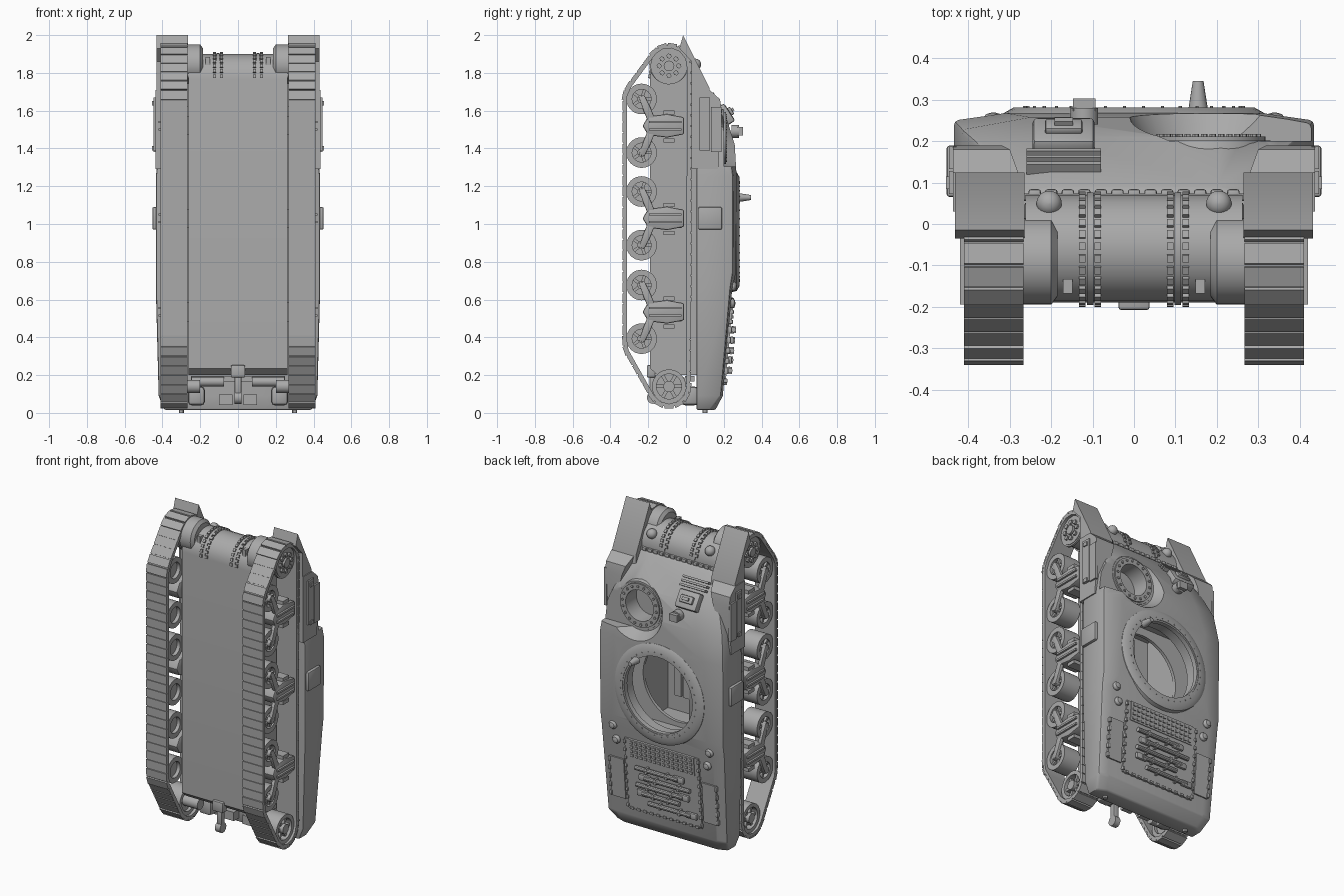
import bpy, bmesh, math
from mathutils import Vector, geometry

if "Cube" in bpy.data.objects:
    bpy.data.objects.remove(bpy.data.objects["Cube"], do_unlink=True)

steel = bpy.data.materials.new("plain grey steel")
steel.use_nodes = True
steel.diffuse_color = (0.4, 0.4, 0.4, 1)
steel.node_tree.nodes["Principled BSDF"].inputs["Base Color"].default_value = (0.4, 0.4, 0.4, 1)
parts, cutters = [], []
X, Y, Z = Vector((1, 0, 0)), Vector((0, 1, 0)), Vector((0, 0, 1))


def finish(name, bm, bevel=0.0):
    bmesh.ops.recalc_face_normals(bm, faces=bm.faces)
    mesh = bpy.data.meshes.new(name)
    bm.to_mesh(mesh)
    bm.free()
    mesh.materials.append(steel)
    ob = bpy.data.objects.new(name, mesh)
    bpy.context.collection.objects.link(ob)
    parts.append(ob)
    if bevel:
        m = ob.modifiers.new("rounded edges", 'BEVEL')
        m.width, m.segments, m.limit_method, m.angle_limit = bevel, 2, 'ANGLE', math.radians(24)
    return ob


def loft(name, rings, bevel=0.0, closed=False):
    """Skin matching rings of points; cap the ends unless closed."""
    bm = bmesh.new()
    rows = [[bm.verts.new(p) for p in ring] for ring in rings]
    n = len(rows[0])
    for a, b in list(zip(rows, rows[1:])) + ([(rows[-1], rows[0])] if closed else []):
        for i in range(n):
            bm.faces.new((a[i], a[(i + 1) % n], b[(i + 1) % n], b[i]))
    if not closed:
        bm.faces.new(rows[0])
        bm.faces.new(rows[-1])
    return finish(name, bm, bevel)


def prism(name, yz, x0, x1, bevel=0.0):
    return loft(name, [[(x, y, z) for y, z in yz] for x in (x0, x1)], bevel)


def box(name, centre, size, up=Y, bevel=0.0):
    """Box with size given as across, along, height; height follows up."""
    u = Vector(up).normalized()
    side = X if abs(u.x) < 0.9 else Z
    fwd = u.cross(side).normalized()
    side = fwd.cross(u)
    c, (a, b, h) = Vector(centre), [s / 2 for s in size]
    return loft(name, [[c + side * i * a + fwd * j * b + u * k for i, j in ((-1, -1), (1, -1), (1, 1), (-1, 1))]
                       for k in (-h, h)], bevel)


def lathe(name, centre, axis, profile, n=24, closed=False):
    """Turn (radius, height) points around an axis."""
    u = Vector(axis).normalized()
    s = u.orthogonal().normalized()
    t, c = u.cross(s), Vector(centre)
    rings = [[c + u * h + (s * math.cos(math.tau * i / n) + t * math.sin(math.tau * i / n)) * r
              for i in range(n)] for r, h in profile]
    return loft(name, rings, 0, closed)


def cyl(name, centre, axis, r, length, n=24, r2=None):
    return lathe(name, centre, axis, [(r, -length / 2), (r if r2 is None else r2, length / 2)], n)


def ring(name, centre, axis, r_in, r_out, h, n=40):
    return lathe(name, centre, axis, [(r_in, -h / 2), (r_out, -h / 2), (r_out, h / 2), (r_in, h / 2)], n, True)


def bolts(name, centre, axis, radius, count, size):
    u = Vector(axis)
    s = u.orthogonal().normalized()
    for i in range(count):
        a = math.tau * i / count
        cyl(name, Vector(centre) + (s * math.cos(a) + u.cross(s) * math.sin(a)) * radius, u, size, size * 1.4, 6)


def cut(target, cutter):
    m = target.modifiers.new("opening", 'BOOLEAN')
    m.object, m.operation, m.solver = cutter, 'DIFFERENCE', 'EXACT'
    cutter.hide_render = True
    if cutter in parts:
        parts.remove(cutter)
        cutters.append(cutter)


# Upper hull: stations of (z, half width, shoulder y, roof half width, roof y)
stations = [(.015, .39, .13, .33, .155), (.09, .42, .185, .36, .195), (.66, .435, .235, .36, .245),
            (.74, .435, .248, .33, .264), (1.25, .435, .25, .31, .268), (1.42, .415, .228, .25, .258),
            (1.57, .355, .175, .21, .212), (1.74, .27, .075, .2, .085)]
upper = loft("upper_hull", [[(-w, .055, z), (w, .055, z), (w, s, z), (r, y, z), (-r, y, z), (-w, s, z)]
                            for z, w, s, r, y in stations], 0.022)

# Lower hull with rounded transmission nose
arc = [math.radians(-90 + i * 15) for i in range(13)]
nose = [(-.06 + .13 * math.sin(a), 1.77 + .13 * math.cos(a)) for a in arc]
lower = prism("lower_hull", [(-.19, .235), (-.15, .2), (.07, .2), (.07, 1.74)] + nose[::-1], -.262, .262)
cut(lower, box("cabin_cutter", (0, -.04, 1.0), (.5, .72, .27)))
cut(upper, box("sponson_cutter", (0, .14, .97), (.78, .58, .13)))
cut(upper, cyl("turret_cutter", (0, .15, .96), Y, .25, .5, 48))

# Gunner position: scooped recess in the roof with a round boss
gun = Vector((.18, .2, 1.455))
boss = lathe("gunner_boss", gun, Y, [(.175, -.13), (.16, -.03), (.15, .002)], 40)
cut(upper, lathe("gunner_scoop_cutter", gun, Y, [(.16, 0), (.2, .07), (.24, .16)], 40))
cut(upper, box("gunner_side_cutter", (.4, .3, 1.52), (.4, .43, .2)))
gun_cut = cyl("gunner_cutter", gun, Y, .1, .2, 40)
cut(upper, gun_cut)
cut(boss, gun_cut)
ring("gunner_ring", gun + Y * .004, Y, .098, .138, .014)
bolts("gunner_bolt", gun + Y * .012, Y, .12, 18, .008)

# Turret ring
lathe("turret_collar", (0, .25, .96), Y, [(.25, -.07), (.325, -.03), (.315, .018), (.29, .032), (.25, .032)], 48, True)
ring("turret_race", (0, .264, .96), Y, .24, .258, .03)
bolts("turret_bolt", (0, .282, .96), Y, .265, 36, .004)

# Cabin interior
for i in range(4):
    box("cabin_rib", (-.06 + i * .06, -.12, 1.03), (.045, .5, .06))
box("drive_tunnel", (0, -.13, 1.0), (.08, .7, .1), bevel=.01)
box("cabin_bulkhead", (-.17, -.04, .8), (.12, .03, .2))
box("crew_seat", (.14, -.06, 1.15), (.13, .12, .04), bevel=.01)

# Nose flanges and bolts
for s in (-1, 1):
    for x in (.088, .125):
        for i in range(14):
            a = math.radians(-85 + i * 12.5)
            d = Vector((0, math.sin(a), math.cos(a)))
            box("nose_bolt", Vector((s * x, -.06, 1.77)) + d * .132, (.016, .018, .016), d)
    prism("nose_flange", [(-.06 + .136 * math.sin(a), 1.77 + .136 * math.cos(a)) for a in arc], s * .098, s * .114)
for i in range(13):
    box("glacis_bolt", (-.24 + i * .04, .073, 1.75), (.03, .022, .022), bevel=.006)
box("glacis_flange", (0, .066, 1.74), (.53, .04, .016))


# Engine deck panels and their fittings
def on_deck(x, z, lift=0.0):
    return Vector((x, .195 + (z - .09) * .087 + lift, z))


deck_up = Vector((0, 1, -.087))
box("engine_deck", on_deck(0, .38, .003), (.52, .46, .012), deck_up)
box("engine_grille", on_deck(0, .55, .006), (.46, .12, .016), deck_up)
for row in range(4):
    for col in range(14):
        box("grille_stud", on_deck(-.208 + col * .032, .507 + row * .028, .014), (.018, .015, .012))
for i, (z, x0, x1) in enumerate([(.44, -.12, .18), (.385, -.2, .12), (.33, -.15, .18), (.28, -.12, .14), (.225, -.2, .1)]):
    cyl("deck_tool_handle", on_deck((x0 + x1) / 2, z, .026), X, .014, x1 - x0, 10)
    box("deck_tool_head", on_deck(x1 if i % 2 else x0, z, .022), (.08, .04, .02), bevel=.008)
    for x in (x0 + .08, x1 - .08):
        box("tool_clamp", on_deck(x, z, .02), (.014, .036, .036))
for s in (-1, 1):
    box("side_deck_panel", on_deck(s * .325, .33, .002), (.1, .26, .014), deck_up)
    for i in range(5):
        box("panel_hinge", on_deck(s * .375, .22 + i * .055, .006), (.016, .03, .022), bevel=.004)
    for i in range(9):
        box("deck_hinge", on_deck(s * .258, .17 + i * .052, .008), (.016, .022, .022), bevel=.004)
    for x, z in ((.34, .67), (.32, .58)):
        lathe("filler_cap", on_deck(s * x, z), Y, [(.026, -.02), (.026, .008), (.018, .02), (.004, .024)], 16)
for i in range(11):
    box("deck_rear_bolt", on_deck(-.23 + i * .046, .155, .008), (.022, .014, .018))

# Driver hatch, slats and roof pegs on the glacis
slope = Vector((0, .8, .52))
box("driver_hatch", (-.17, .21, 1.58), (.15, .11, .05), slope, .012)
box("driver_visor", (-.17, .235, 1.597), (.09, .045, .02), slope, .006)
box("visor_block", (-.17, .244, 1.603), (.045, .018, .02), slope)
for i in range(3):
    box("glacis_slat", (-.17, .135 + i * .016, 1.685 - i * .02), (.18, .012, .03), slope)
cyl("periscope_base", (-.12, .26, 1.49), Y, .034, .04, 20)
box("periscope_head", (-.12, .288, 1.49), (.055, .045, .03))
cyl("aerial_mount", (.155, .31, 1.14), Y, .024, .07, 16, .013)


# Tracks: hull of wheel circles, resampled into links
def track_loop(count):
    circles = [(-.09, .14, .112), (-.09, 1.837, .115), (-.252, .362, .08), (-.235, 1.67, .097)]
    pts = [Vector((y + r * math.cos(a), z + r * math.sin(a))) for y, z, r in circles
           for a in [math.radians(k * 10) for k in range(36)]]
    loop = [pts[i] for i in geometry.convex_hull_2d(pts)]
    seg = [(loop[(i + 1) % len(loop)] - p).length for i, p in enumerate(loop)]
    out = []
    for k in range(count):
        d, i = sum(seg) * k / count, 0
        while d > seg[i]:
            d, i = d - seg[i], i + 1
        out.append(loop[i].lerp(loop[(i + 1) % len(loop)], d / seg[i]))
    return out


outer = track_loop(74)
for s in (-1, 1):
    links = []
    for i, p in enumerate(outer):
        t = (outer[(i + 1) % len(outer)] - outer[i - 1]).normalized()
        n = Vector((t.y, -t.x))
        q = p - n * .02
        links.append([(s * x, v.x, v.y) for x, v in ((.268, p), (.41, p), (.41, q), (.268, q))])
        box("track_pad", (s * .339, p.x, p.y), (.144, .05, .01), (0, n.x, n.y))
    loft("track_band", links, 0, True)

    # Front sprocket and final drive
    cyl("sprocket", (s * .34, -.09, 1.837), X, .088, .11, 32)
    for x in (.295, .385):
        ring("sprocket_ring", (s * x, -.09, 1.837), X, .06, .098, .014, 26)
    bolts("sprocket_bolt", (s * .397, -.09, 1.837), X, .052, 8, .014)
    cyl("sprocket_hub", (s * .395, -.09, 1.837), X, .028, .03, 16)
    lathe("final_drive", (s * .235, -.09, 1.845), X, [(.085, -s * .05), (.105, -s * .035), (.105, s * .04)], 32)
    prism("drive_support", [(-.185, 1.6), (0, 1.6), (.01, 1.84), (-.18, 1.84)], s * .2, s * .266)

    # Rear idler
    ring("idler_rim", (s * .34, -.09, .14), X, .066, .09, .11)
    cyl("idler_disc", (s * .33, -.09, .14), X, .07, .05, 24)
    cyl("idler_hub", (s * .34, -.09, .14), X, .03, .12, 16)
    for i in range(6):
        d = Vector((0, math.cos(i * math.pi / 3), math.sin(i * math.pi / 3)))
        box("idler_spoke", Vector((s * .365, -.09, .14)) + d * .045, (.03, .018, .06), d)
    cyl("idler_axle", (s * .26, -.09, .14), X, .035, .12, 16)

    # Three bogies with two road wheels each
    for zc in (1.52, 1.03, .535):
        prism("bogie_bracket", [(-.01, zc - .045), (-.01, zc + .045), (-.1, zc + .062), (-.2, zc + .05),
                                (-.23, zc), (-.2, zc - .05), (-.1, zc - .062)], s * .27, s * .408, .008)
        box("bogie_mount", (s * .27, -.1, zc), (.03, .1, .15))
        for dz in (-.078, .07):
            box("bogie_bumper", (s * .35, -.09, zc + dz), (.1, .022, .06))
        for dz in (-.02, .02):
            box("bracket_rib", (s * .41, -.11, zc + dz), (.02, .012, .17))
        for k in (-1, 1):
            zw = zc + k * .142
            ring("road_wheel_tyre", (s * .335, -.235, zw), X, .05, .081, .115, 32)
            cyl("road_wheel_disc", (s * .335, -.235, zw), X, .053, .07, 24)
            cyl("road_wheel_hub", (s * .36, -.235, zw), X, .022, .09, 16)
            for i in range(5):
                a = i * math.tau / 5
                d = Vector((0, math.cos(a), math.sin(a)))
                box("wheel_spoke", Vector((s * .375, -.235, zw)) + d * .034, (.018, .016, .036), d)
            prism("bogie_arm", [(-.25, zw + k * .012), (-.22, zw + k * .018), (-.19, zc + k * .1), (-.165, zc + k * .04),
                                (-.2, zc + k * .02), (-.225, zc + k * .08)], s * .385, s * .408, .004)

    # Front fenders and side armour
    prism("front_fender", [(-.015, 2.0), (.125, 1.72), (.125, 1.62), (.03, 1.62), (.03, 1.86), (-.035, 1.93)],
          s * .265, s * .432)
    loft("fender_armour", [[(s * a, .03, z), (s * .437, .03, z), (s * .437, y, z), (s * b, y, z)] for z, a, b, y in
                           ((1.29, .33, .4, .17), (1.6, .3, .32, .19), (1.66, .28, .3, .18), (1.71, .27, .28, .125))])
    for y, z, length in ((.1, 1.53, .28), (.16, 1.5, .24)):
        box("armour_plate", (s * .438, y, z), (.018, length, .055))
    for z in (1.4, 1.64):
        box("armour_lug", (s * .445, .1, z), (.018, .024, .03))
    prism("sponson_box", [(.065, .97), (.19, .97), (.19, 1.09), (.065, 1.09)], s * .42, s * .453, .008)

    # Headlights
    cyl("headlight_stalk", (s * .205, .045, 1.8), Z, .014, .11, 12)
    lathe("headlight", (s * .205, .05, 1.845), Z, [(.03 * math.cos(a) + .001, .03 * math.sin(a))
                                                   for a in [math.radians(-90 + i * 20) for i in range(10)]], 20)
    box("nose_lug", (s * .16, -.15, 1.86), (.022, .05, .035))

    # Rear housings, shafts and lamps
    box("rear_housing", (s * .22, .02, .09), (.09, .1, .09), bevel=.02)
    cyl("rear_shaft", (s * .16, -.02, .165), X, .025, .17, 16)
    box("rear_bracket", (s * .065, .03, .07), (.07, .055, .06))
    cyl("rear_lamp", (s * .3, .1, .012), Z, .014, .024, 12)

# Tow hitch hanging below the rear of the lower hull
box("hitch_block", (0, -.185, .22), (.075, .065, .045), bevel=.006)
box("hitch_stem", (0, -.175, .15), (.035, .1, .035), bevel=.006)
cyl("hitch_eye", (0, -.175, .08), X, .032, .036, 16)
box("rear_crossbar", (0, .02, .18), (.5, .03, .05))

# Apply modifiers, drop cutters, smooth with sharp edges kept
bpy.ops.object.select_all(action='DESELECT')
for ob in parts:
    ob.select_set(True)
bpy.context.view_layer.objects.active = parts[0]
bpy.ops.object.convert(target='MESH')
for ob in cutters:
    bpy.data.objects.remove(ob, do_unlink=True)
bpy.ops.object.shade_smooth_by_angle(angle=math.radians(30))
